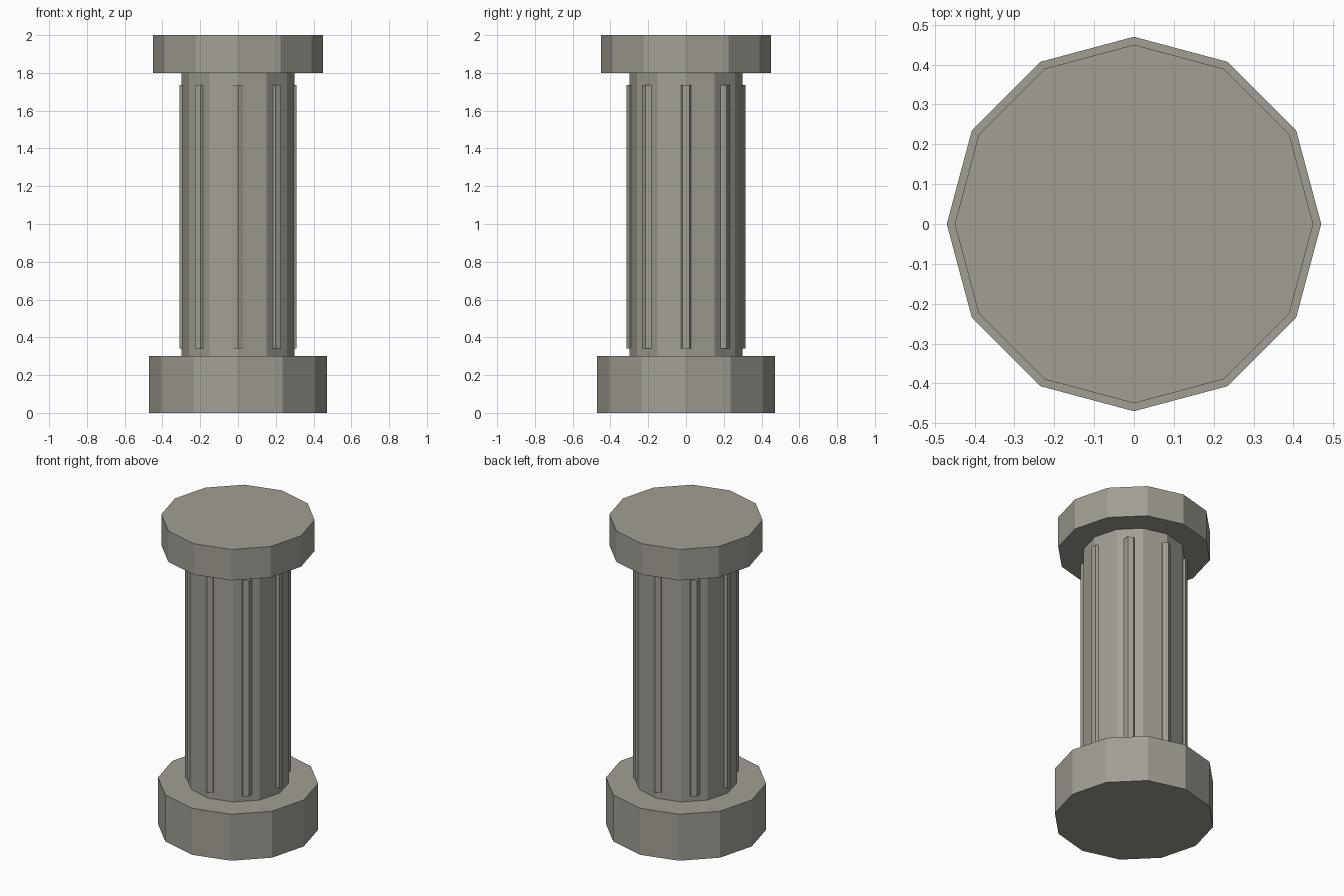
import bpy
import math

if "Cube" in bpy.data.objects:
    bpy.data.objects.remove(bpy.data.objects["Cube"])

stone = bpy.data.materials.new("warm grey stone")
stone.diffuse_color = (0.36, 0.345, 0.295, 1.0)
stone.use_nodes = True
stone.node_tree.nodes["Principled BSDF"].inputs["Base Color"].default_value = stone.diffuse_color


def prism(name, sides, radius, z0, z1, x=0.0, y=0.0):
    """Flat-shaded upright prism with a corner pointing along y."""
    bpy.ops.mesh.primitive_cylinder_add(
        vertices=sides, radius=radius, depth=z1 - z0,
        location=(x, y, (z0 + z1) / 2))
    ob = bpy.context.object
    ob.name = name
    ob.data.materials.append(stone)
    return ob


# Main column: plinth, shaft and cap
prism("base", 12, 0.47, 0.0, 0.3)
prism("shaft", 12, 0.30, 0.3, 1.8)
prism("capital", 12, 0.45, 1.8, 2.0)

# Eight thin hexagonal ribs half sunk into the shaft, all facing the same way
for i in range(8):
    a = i * math.pi / 4
    prism(f"rib_{i + 1}", 6, 0.035, 0.34, 1.735,
          0.28 * math.cos(a), 0.28 * math.sin(a))
